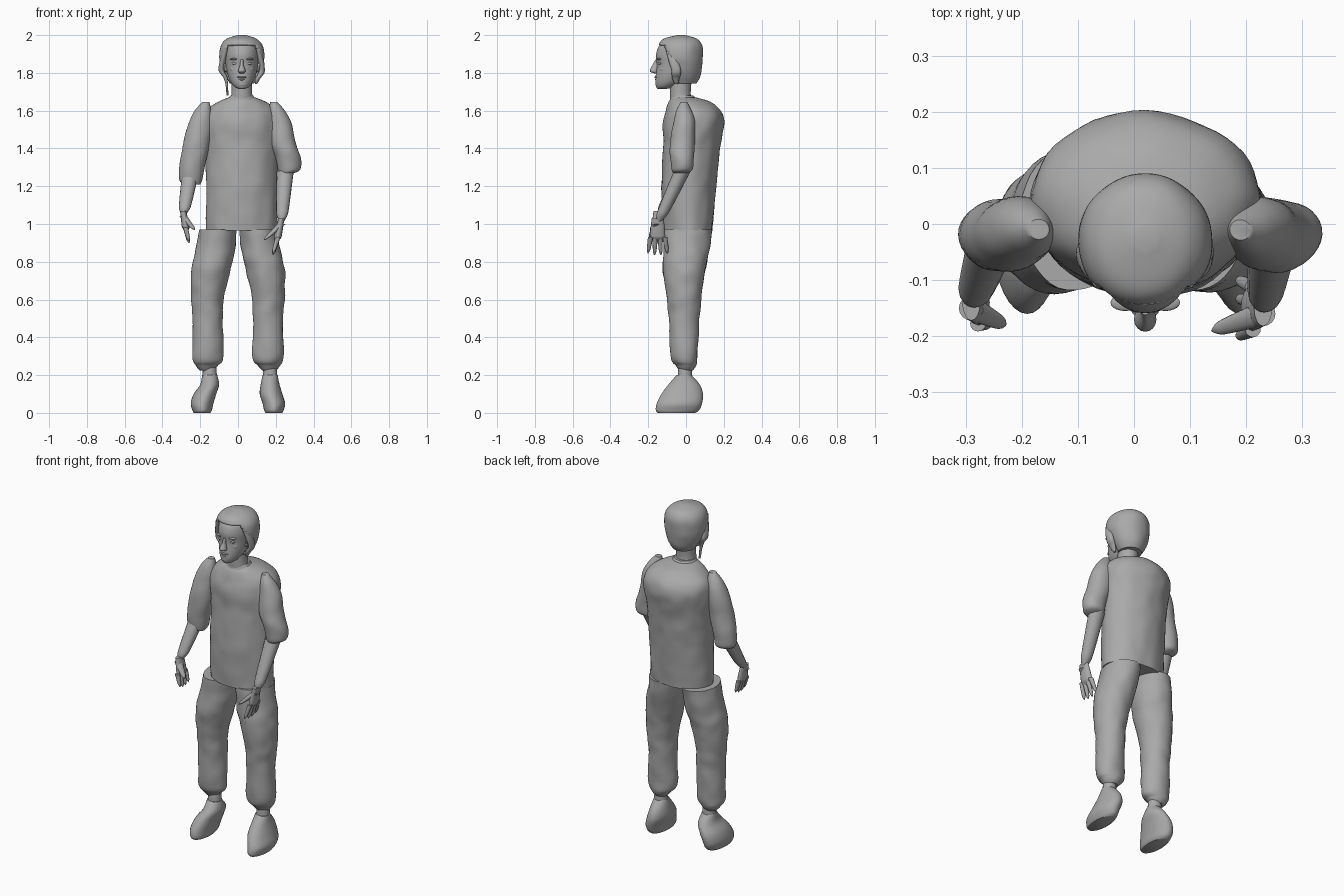
import bpy, bmesh, math
from mathutils import Vector, noise

cube = bpy.data.objects.get("Cube")
if cube:
    bpy.data.objects.remove(cube, do_unlink=True)

SHADE = (.4, .4, .4, 1)
grey = bpy.data.materials.new("plain grey")
grey.use_nodes = True
grey.diffuse_color = SHADE
grey.node_tree.nodes["Principled BSDF"].inputs["Base Color"].default_value = SHADE

MIDDLE = .02  # the upper body sits slightly to its left
SIDES = (("right", -1), ("left", 1))


def finish(name, bm):
    """Turn the built geometry into a smooth shaded object."""
    mesh = bpy.data.meshes.new(name)
    bmesh.ops.recalc_face_normals(bm, faces=bm.faces)
    bm.to_mesh(mesh)
    bm.free()
    mesh.materials.append(grey)
    obj = bpy.data.objects.new(name, mesh)
    bpy.context.collection.objects.link(obj)
    bpy.ops.object.select_all(action="DESELECT")
    obj.select_set(True)
    bpy.context.view_layer.objects.active = obj
    bpy.ops.object.shade_smooth_by_angle(angle=math.radians(50))
    return obj


def smooth_between(before, start, end, after, t):
    """Spline value between two neighbouring measurements."""
    slope_in, slope_out = (end - before) / 2, (after - start) / 2
    ease = t * t * (3 - 2 * t)
    bend = slope_in * t * (1 - t) ** 2 - slope_out * t * t * (1 - t)
    return start + (end - start) * ease + bend


def refine(rings, steps):
    """Fill in smooth sections between the given ones."""
    result = []
    padded = [rings[0], *rings, rings[-1]]
    for group in zip(padded, padded[1:], padded[2:], padded[3:]):
        for step in range(steps):
            result.append([smooth_between(*values, step / steps) for values in zip(*group)])
    return result + [rings[-1]]


def loft(name, rings, sides=32, wrinkle=0, keep=None):
    """Skin a stack of ovals: height, centre x, centre y, half width, half depth."""
    bm = bmesh.new()
    loops = []
    for z, x, y, width, depth in refine(rings, steps=6):
        loop = []
        for k in range(sides):
            angle = math.tau * k / sides
            outward = Vector((math.cos(angle), math.sin(angle), 0))
            point = Vector((x + width * outward.x, y + depth * outward.y, z))
            point += outward * wrinkle * noise.noise(point * 14)
            loop.append(bm.verts.new(point))
        loops.append(loop)
    for low, high in zip(loops, loops[1:]):
        for k in range(sides):
            following = (k + 1) % sides
            bm.faces.new((low[k], low[following], high[following], high[k]))
    bm.faces.new(loops[0])
    bm.faces.new(loops[-1])
    if keep:
        removed = [face for face in bm.faces if not keep(face.calc_center_median())]
        bmesh.ops.delete(bm, geom=removed, context="FACES")
    return finish(name, bm)


def column(name, rings, **options):
    """Loft on the body's middle line: height, centre y, half width, half depth."""
    return loft(name, [(z, MIDDLE, y, width, depth) for z, y, width, depth in rings], **options)


def taper(name, start, end, start_radius, end_radius, flatness=1):
    """Straight tapered limb with a rounded far end."""
    rings = []
    count = 6
    for i in range(count + 1):
        t = i / count
        centre = start.lerp(end, t)
        radius = start_radius + (end_radius - start_radius) * t
        radius *= max(math.sqrt(1 - t ** 8), .2)
        rings.append((centre.z, centre.x, centre.y, radius * flatness, radius))
    return loft(name, rings, sides=16)


def ball(name, centre, size):
    bm = bmesh.new()
    bmesh.ops.create_uvsphere(bm, u_segments=20, v_segments=12, radius=1)
    bmesh.ops.scale(bm, vec=size, verts=bm.verts)
    bmesh.ops.translate(bm, vec=centre, verts=bm.verts)
    return finish(name, bm)


# Shirt
column("shirt_body", [
    (.965, .01, .19, .13), (1.2, .015, .19, .145), (1.4, .03, .195, .15), (1.53, .04, .205, .16),
    (1.6, .04, .185, .145), (1.645, .02, .13, .11), (1.67, -.01, .07, .065)], sides=56, wrinkle=.006)
column("collar", [(1.64, -.01, .09, .08), (1.68, -.02, .06, .06)])


def sleeve(side, m, hem):
    rings = [(hem, .25, -.03, .04), (hem + .02, .26, -.02, .06), (hem + .08, .255, -.02, .067),
             (1.42, .23, -.02, .07), (1.53, .21, -.01, .063), (1.6, .195, -.01, .043), (1.645, .18, -.01, .018)]
    loft(side + "_sleeve", [(z, .01 + m * x, y, r, r * .93) for z, x, y, r in rings], wrinkle=.004)


def arm(side, wrist, lean, spread, length):
    """Forearm, palm, four fingers and a thumb."""
    elbow = Vector((math.copysign(.25, wrist.x), -.02, 1.28))
    taper(side + "_forearm", elbow, wrist, .045, .03)
    tip = wrist + Vector((lean, 0, -length))
    knuckles = wrist.lerp(tip, .55)
    taper(side + "_palm", wrist + Vector((0, 0, .03)), knuckles, .032, .045, flatness=.5)
    for i, name in enumerate(("index", "middle", "ring", "little")):
        row = i - 1.5
        root = wrist.lerp(tip, .4) + Vector((0, row * .025, 0))
        end = tip + Vector((0, row * spread, .01 * abs(row)))
        taper(side + "_" + name + "_finger", root, end, .014, .009)
    thumb_end = wrist + Vector((lean * 2, -.04, -length / 2))
    taper(side + "_thumb", wrist - Vector((0, .01, 0)), thumb_end, .022, .012)


# Arms
sleeve("right", -1, hem=1.21)
sleeve("left", 1, hem=1.27)
arm("right", Vector((-.29, -.14, 1.04)), lean=.03, spread=.026, length=.145)
arm("left", Vector((.23, -.15, 1)), lean=-.045, spread=.034, length=.17)

# Legs and shoes
for side, m in SIDES:
    trouser = [(.225, .165, 0, .04, .035), (.25, .165, 0, .06, .053), (.3, .16, -.01, .083, .07),
               (.5, .16, -.01, .08, .08), (.62, .16, -.01, .087, .092), (.75, .145, -.01, .103, .11),
               (.84, .125, 0, .105, .12), (.97, .105, .01, .097, .128)]
    loft(side + "_trouser_leg", [(z, m * x, *rest) for z, x, *rest in trouser], sides=40, wrinkle=.006)
    top = MIDDLE / 2 + m * .16
    toe = m * .19
    ankle = Vector((top, -.005, .15))
    taper(side + "_ankle", ankle, ankle + Vector((0, 0, .12)), .04, .035)
    loft(side + "_shoe", [
        (0, toe, -.05, .044, .1), (.015, toe, -.045, .052, .115), (.05, toe, -.035, .06, .12),
        (.1, toe - m * .015, -.02, .06, .11), (.15, top, -.01, .05, .083), (.2, top, -.01, .04, .04)])

# Neck and head
column("neck", [(1.63, -.02, .068, .062), (1.69, -.03, .055, .055), (1.8, -.025, .055, .06)])
column("head", [
    (1.716, -.125, .016, .025), (1.725, -.11, .037, .047), (1.75, -.09, .058, .072), (1.79, -.065, .075, .095),
    (1.84, -.045, .086, .11), (1.9, -.04, .09, .118), (1.95, -.035, .08, .1), (1.98, -.03, .03, .04)], sides=40)

# Facial features
column("nose", [(1.798, -.157, .012, .012), (1.81, -.17, .02, .022), (1.845, -.158, .009, .018),
                (1.87, -.15, .009, .012)], sides=16)
ball("upper_lip", (MIDDLE, -.153, 1.777), (.025, .015, .006))
ball("lower_lip", (MIDDLE, -.15, 1.765), (.022, .015, .007))
ball("chin", (MIDDLE, -.14, 1.74), (.026, .022, .018))
for side, m in SIDES:
    eye_line = MIDDLE + m * .036
    ball(side + "_eye", (eye_line, -.137, 1.85), (.017, .011, .008))
    ball(side + "_brow", (eye_line, -.14, 1.873), (.026, .015, .006))
    ball(side + "_cheek", (eye_line, -.12, 1.82), (.026, .02, .022))
    ball(side + "_ear", (MIDDLE + m * .09, -.035, 1.835), (.013, .02, .033))


def hair_covers(point):
    """Hairline: full crown, swept temples, short sideburns, open face."""
    if point.z > 1.945:
        return True
    if point.z > 1.87:
        return point.y > -.115 + (1.945 - point.z) / 2
    return point.y > (-.075 if point.z > 1.8 else -.04)


# Hair
hair = column("hair", [
    (1.745, -.01, .066, .064), (1.78, -.01, .086, .084), (1.83, -.02, .108, .105), (1.88, -.03, .12, .118),
    (1.94, -.03, .113, .117), (1.98, -.03, .08, .09), (2, -.025, .02, .02)], sides=56, wrinkle=.003, keep=hair_covers)
shell = hair.modifiers.new("thickness", "SOLIDIFY")
shell.thickness = .012
for side, m in SIDES:
    bottom = 1.71 + m * .03
    lock = [(bottom, .075, -.05, .004, .006), (1.77, .085, -.055, .012, .018), (1.82, .108, -.055, .018, .028),
            (1.93, .085, -.08, .012, .03)]
    loft(side + "_side_lock", [(z, MIDDLE + m * x, *rest) for z, x, *rest in lock], sides=14, wrinkle=.006)
